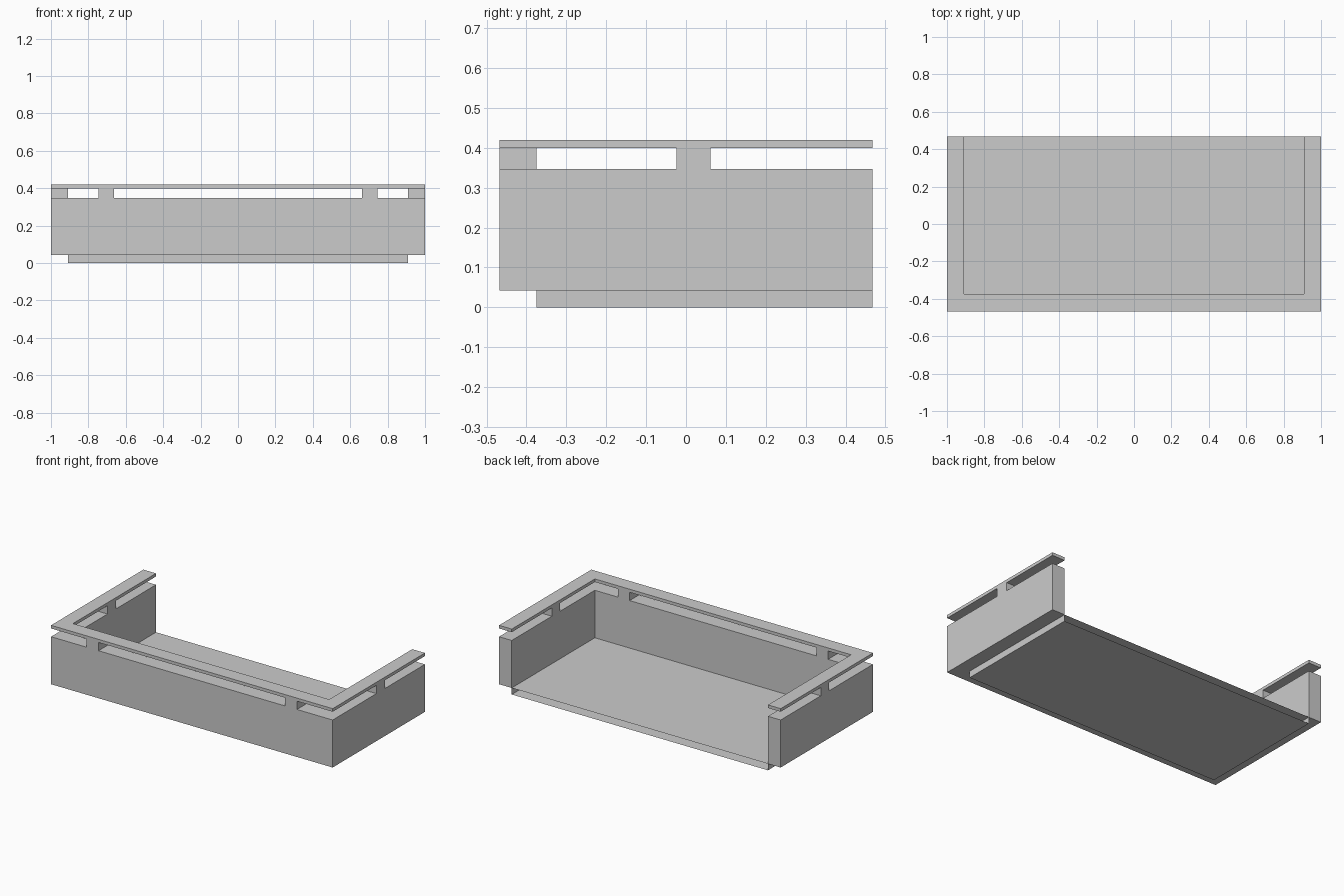
import bpy, bmesh

if "Cube" in bpy.data.objects:
    bpy.data.objects.remove(bpy.data.objects["Cube"])

X, XI = 1.0, 0.91          # outer / inner half width
YF, YI, YB = -0.468, -0.375, 0.468   # front, inner front, back


def finish(name, bm):
    me = bpy.data.meshes.new(name)
    bmesh.ops.recalc_face_normals(bm, faces=bm.faces)
    bm.to_mesh(me)
    bm.free()
    ob = bpy.data.objects.new(name, me)
    bpy.context.collection.objects.link(ob)
    return ob


def prism(name, outline, z0, z1, open_back=False):
    """Extrude a plan outline between two heights."""
    bm = bmesh.new()
    face = bm.faces.new([bm.verts.new((x, y, z0)) for x, y in outline])
    top = bmesh.ops.extrude_face_region(bm, geom=[face], use_keep_orig=True)
    verts = [v for v in top["geom"] if isinstance(v, bmesh.types.BMVert)]
    bmesh.ops.translate(bm, verts=verts, vec=(0, 0, z1 - z0))
    if open_back:
        back = [f for f in bm.faces if all(v.co.y > YB - 1e-4 for v in f.verts)]
        bmesh.ops.delete(bm, geom=back, context="FACES_ONLY")
    return finish(name, bm)


def rect(x0, x1, y0, y1):
    return [(x0, y0), (x1, y0), (x1, y1), (x0, y1)]


# U-shaped plan shared by the parapet and the handrail
u_plan = [(-X, YB), (-X, YF), (X, YF), (X, YB),
          (XI, YB), (XI, YI), (-XI, YI), (-XI, YB)]

# Floor slab, open at the back where it meets the building
prism("floor_slab", rect(-XI, XI, YI, YB), 0.0, 0.042, open_back=True)

# Parapet wall and thin handrail above it
prism("parapet_wall", u_plan, 0.042, 0.347)
prism("handrail", u_plan, 0.40, 0.42)

# Short posts holding the handrail
for side, s in (("left", -1), ("right", 1)):
    fx = sorted((s * 0.663, s * 0.747))
    prism("front_post_" + side, rect(*fx, YF, YI), 0.347, 0.40)
    sx = sorted((s * XI, s * X))
    prism("side_post_" + side, rect(*sx, -0.024, 0.061), 0.347, 0.40)
